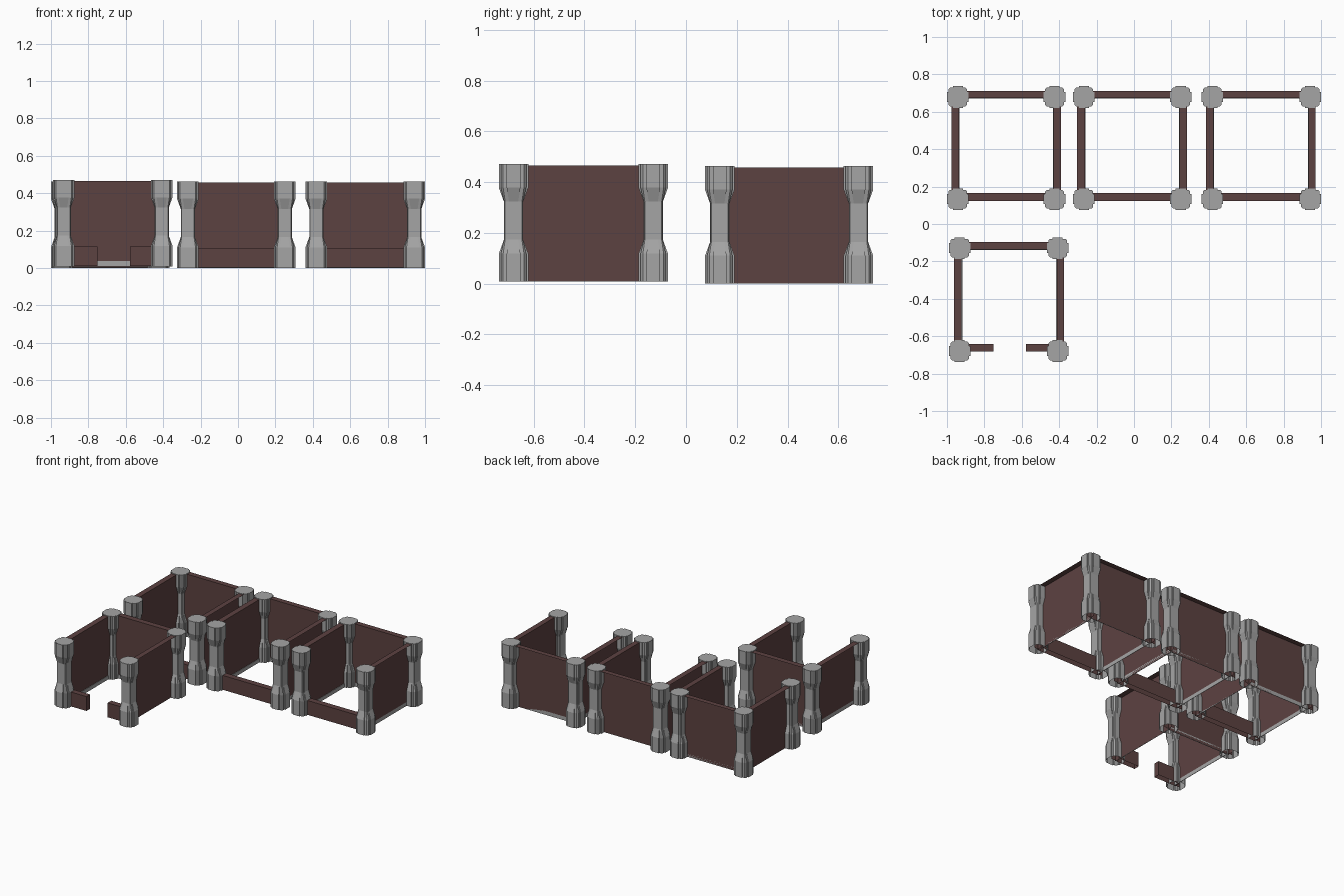
import bpy, bmesh
from mathutils import Vector

if "Cube" in bpy.data.objects:
    bpy.data.objects.remove(bpy.data.objects["Cube"])

def material(name, rgb):
    m = bpy.data.materials.new(name)
    m.diffuse_color = (*rgb, 1)
    m.use_nodes = True
    m.node_tree.nodes["Principled BSDF"].inputs["Base Color"].default_value = m.diffuse_color
    return m

STONE = material("grey stone", (0.375, 0.375, 0.375))
WALL = material("dark brown wall", (0.108, 0.054, 0.053))

def finish(bm, name, mat):
    me = bpy.data.meshes.new(name)
    bm.to_mesh(me)
    bm.free()
    me.materials.append(mat)
    ob = bpy.data.objects.new(name, me)
    bpy.context.collection.objects.link(ob)

def box(name, x0, x1, y0, y1, z0, z1, mat, open_sides=()):
    # box whose faces towards the given directions are left open
    bm = bmesh.new()
    bmesh.ops.create_cube(bm, size=1)
    bm.normal_update()
    gone = [f for f in bm.faces if any(f.normal.dot(Vector(d)) > 0.9 for d in open_sides)]
    bmesh.ops.delete(bm, geom=gone, context='FACES')
    for v in bm.verts:
        v.co = (x0 if v.co.x < 0 else x1, y0 if v.co.y < 0 else y1, z0 if v.co.z < 0 else z1)
    finish(bm, name, mat)

def section(e, c, k, w):
    # ribbed cross-section: four ribs (reach e, half width w) on a chamfered square
    quad = [(e, w), (c, w), (c, k), (k, c), (w, c), (w, e)]
    pts = []
    for _ in range(4):
        pts += quad
        quad = [(-y, x) for x, y in quad]
    return pts

FULL = section(0.058, 0.050, 0.041, 0.027)
SHAFT = section(0.038, 0.037, 0.033, 0.018)
LEVELS = [(0, FULL), (0.11, FULL), (0.165, SHAFT), (0.315, SHAFT), (0.37, FULL), (0.463, FULL)]

def pillar(name, x, y, z):
    bm = bmesh.new()
    rings = [[bm.verts.new((x + px, y + py, z + h)) for px, py in sec] for h, sec in LEVELS]
    n = len(rings[0])
    for a, b in zip(rings, rings[1:]):
        for i in range(n):
            j = (i + 1) % n
            bm.faces.new((a[i], a[j], b[j], b[i]))
    bm.faces.new(rings[-1])
    finish(bm, name, STONE)

DOWN = (0, 0, -1)

def room(tag, px, py, wx, wy, z, doorway):
    # px, py: pillar centres; wx, wy: wall ranges (first, second)
    for i, x in enumerate(px):
        for j, y in enumerate(py):
            pillar(f"{tag}_pillar_{i}{j}", x, y, z)
    zb, zt, low = z + 0.002, z + 0.458, z + 0.107
    (l0, l1), (r0, r1) = wx
    (f0, f1), (b0, b1) = wy
    # tall walls are shells, open outwards and below
    box(f"{tag}_left_wall", l0, l1, *py, zb, zt, WALL, [DOWN, (-1, 0, 0)])
    box(f"{tag}_right_wall", r0, r1, *py, zb, zt, WALL, [DOWN, (1, 0, 0)])
    box(f"{tag}_back_wall", *px, b0, b1, zb, zt, WALL, [DOWN, (0, 1, 0)])
    # low front wall, split where there is a doorway
    spans = [px] if not doorway else [(px[0], doorway[0]), (doorway[1], px[1])]
    for i, (a, b) in enumerate(spans):
        box(f"{tag}_low_front_wall_{i}", a, b, f0, f1, zb, low, WALL, [DOWN])
    # stone footing along the inside of the tall walls
    s = z + 0.028
    box(f"{tag}_left_footing", l1, l1 + 0.003, *py, z, s, STONE)
    box(f"{tag}_right_footing", r0 - 0.003, r0, *py, z, s, STONE)
    box(f"{tag}_back_footing", *px, b0 - 0.003, b0, z, s, STONE)

BACK_Y = (0.133, 0.679)
BACK_WY = ((0.123, 0.166), (0.673, 0.712))
room("back_left_room", (-0.942, -0.425), BACK_Y, ((-0.977, -0.936), (-0.430, -0.391)), BACK_WY, 0, None)
room("back_middle_room", (-0.268, 0.25), BACK_Y, ((-0.304, -0.263), (0.244, 0.283)), BACK_WY, 0, None)
room("back_right_room", (0.419, 0.942), BACK_Y, ((0.384, 0.425), (0.932, 0.971)), BACK_WY, 0, None)
room("front_room", (-0.932, -0.408), (-0.679, -0.129), ((-0.962, -0.921), (-0.413, -0.374)),
     ((-0.683, -0.641), (-0.137, -0.095)), 0.008, (-0.75, -0.578))
